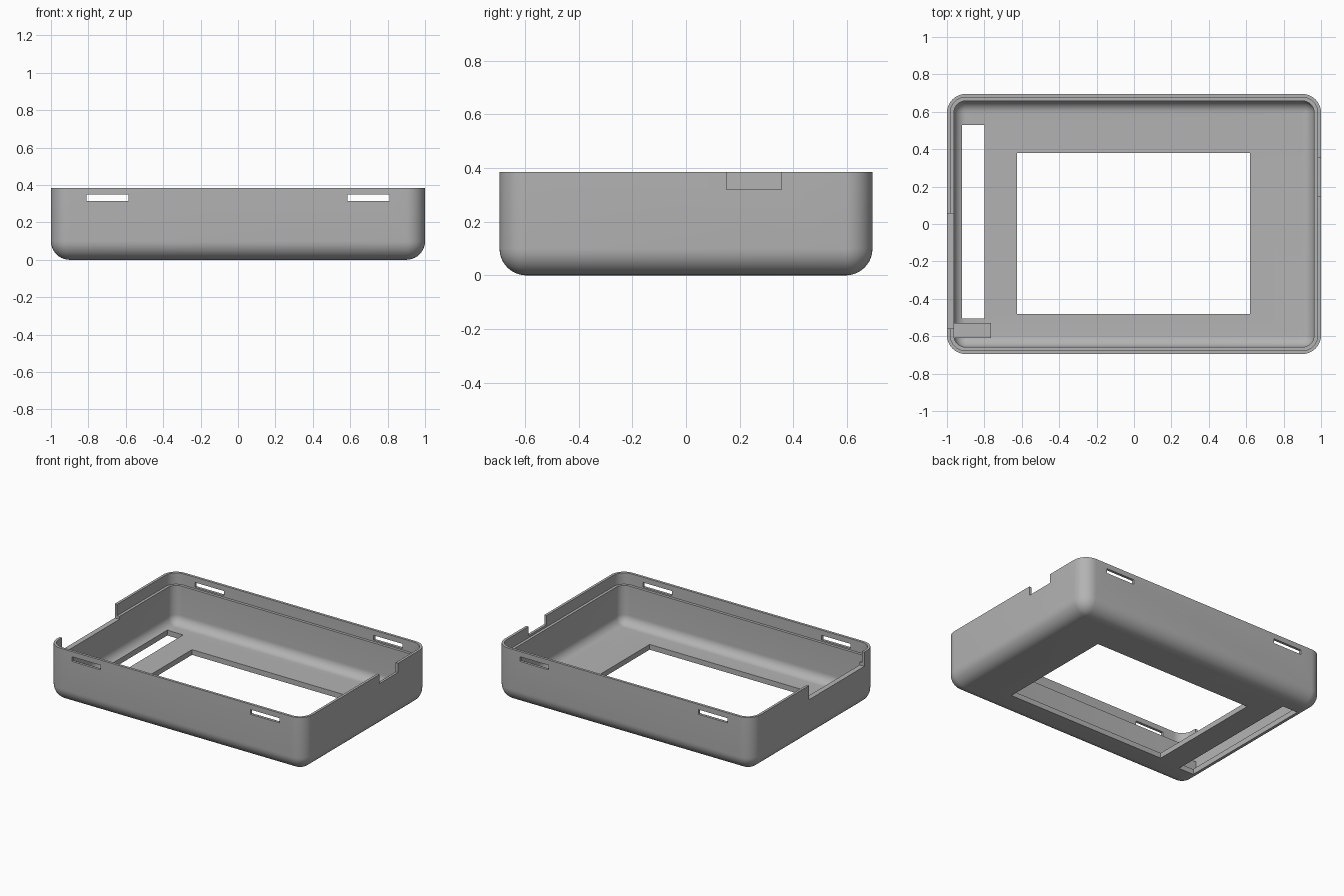
import bpy, bmesh, math

cube = bpy.data.objects.get("Cube")
if cube:
    bpy.data.objects.remove(cube)

grey = bpy.data.materials.new("plain grey")
grey.use_nodes = True
colour = (0.45, 0.45, 0.45, 1)
grey.diffuse_color = colour
grey.node_tree.nodes["Principled BSDF"].inputs["Base Color"].default_value = colour

HALF_X, HALF_Y, HEIGHT, RADIUS = 1.0, 0.695, 0.385, 0.1
WALL, LIP, LEDGE_Z = 0.037, 0.018, 0.305
STEPS = 10


def add_object(name, bm):
    bmesh.ops.recalc_face_normals(bm, faces=bm.faces)
    mesh = bpy.data.meshes.new(name)
    bm.to_mesh(mesh)
    bm.free()
    obj = bpy.data.objects.new(name, mesh)
    bpy.context.collection.objects.link(obj)
    mesh.materials.append(grey)
    return obj


def box(name, xs, ys, zs):
    bm = bmesh.new()
    bmesh.ops.create_cube(bm, size=1)
    for v in bm.verts:
        for axis, (low, high) in enumerate((xs, ys, zs)):
            v.co[axis] = high if v.co[axis] > 0 else low
    return add_object(name, bm)


def ring(bm, inset, z):
    """Rounded rectangle of vertices, inset from the outer wall."""
    r = max(RADIUS - inset, 0.002)
    cx, cy = HALF_X - inset - r, HALF_Y - inset - r
    verts = []
    for corner, (sx, sy) in enumerate(((1, 1), (-1, 1), (-1, -1), (1, -1))):
        for i in range(STEPS + 1):
            a = (corner + i / STEPS) * math.pi / 2
            verts.append(bm.verts.new((sx * cx + r * math.cos(a), sy * cy + r * math.sin(a), z)))
    return verts


def fillet(inset, bottom, radius):
    """Quarter-round profile from the floor up to the wall."""
    angles = [i / STEPS * math.pi / 2 for i in range(STEPS + 1)]
    return [(inset + radius * (1 - math.sin(a)), bottom + radius * (1 - math.cos(a))) for a in angles]


# Tray shell: wall profile lofted around the rounded rectangle
profile = fillet(0, 0, RADIUS)
profile += [(0, HEIGHT), (LIP, HEIGHT), (LIP, LEDGE_Z), (WALL, LEDGE_Z)]
profile += reversed(fillet(WALL, WALL, RADIUS - WALL))
bm = bmesh.new()
rings = [ring(bm, inset, z) for inset, z in profile]
for a, b in zip(rings, rings[1:]):
    for i in range(len(a)):
        j = (i + 1) % len(a)
        bm.faces.new((a[i], a[j], b[j], b[i]))
bm.faces.new(rings[0])
bm.faces.new(rings[-1])
case = add_object("case_shell", bm)

# Openings: floor window, floor slot, side notches and clip slots
cutters = [
    box("window_cutter", (-0.625, 0.62), (-0.48, 0.38), (-0.1, 0.2)),
    box("floor_slot_cutter", (-0.92, -0.8), (-0.505, 0.53), (-0.1, 0.2)),
    box("right_notch_cutter", (-1.1, -0.95), (-0.56, 0.055), (0.285, 0.5)),
    box("left_notch_cutter", (0.97, 1.1), (0.15, 0.355), (0.32, 0.5)),
]
for side in (-1, 1):
    xs = sorted((side * 0.585, side * 0.81))
    cutters.append(box("clip_slot_cutter", xs, (-0.8, 0.8), (0.315, 0.348)))

bpy.context.view_layer.objects.active = case
for cutter in cutters:
    mod = case.modifiers.new("cut", "BOOLEAN")
    mod.operation = "DIFFERENCE"
    mod.solver = "EXACT"
    mod.object = cutter
    bpy.ops.object.modifier_apply(modifier=mod.name)
    bpy.data.objects.remove(cutter)

# Smooth rounded walls, sharp rims
bpy.ops.object.select_all(action="DESELECT")
case.select_set(True)
bpy.ops.object.shade_smooth_by_angle(angle=math.radians(30))

# Small support block in the front corner
box("corner_block", (-0.965, -0.765), (-0.61, -0.53), (0.03, 0.12))
